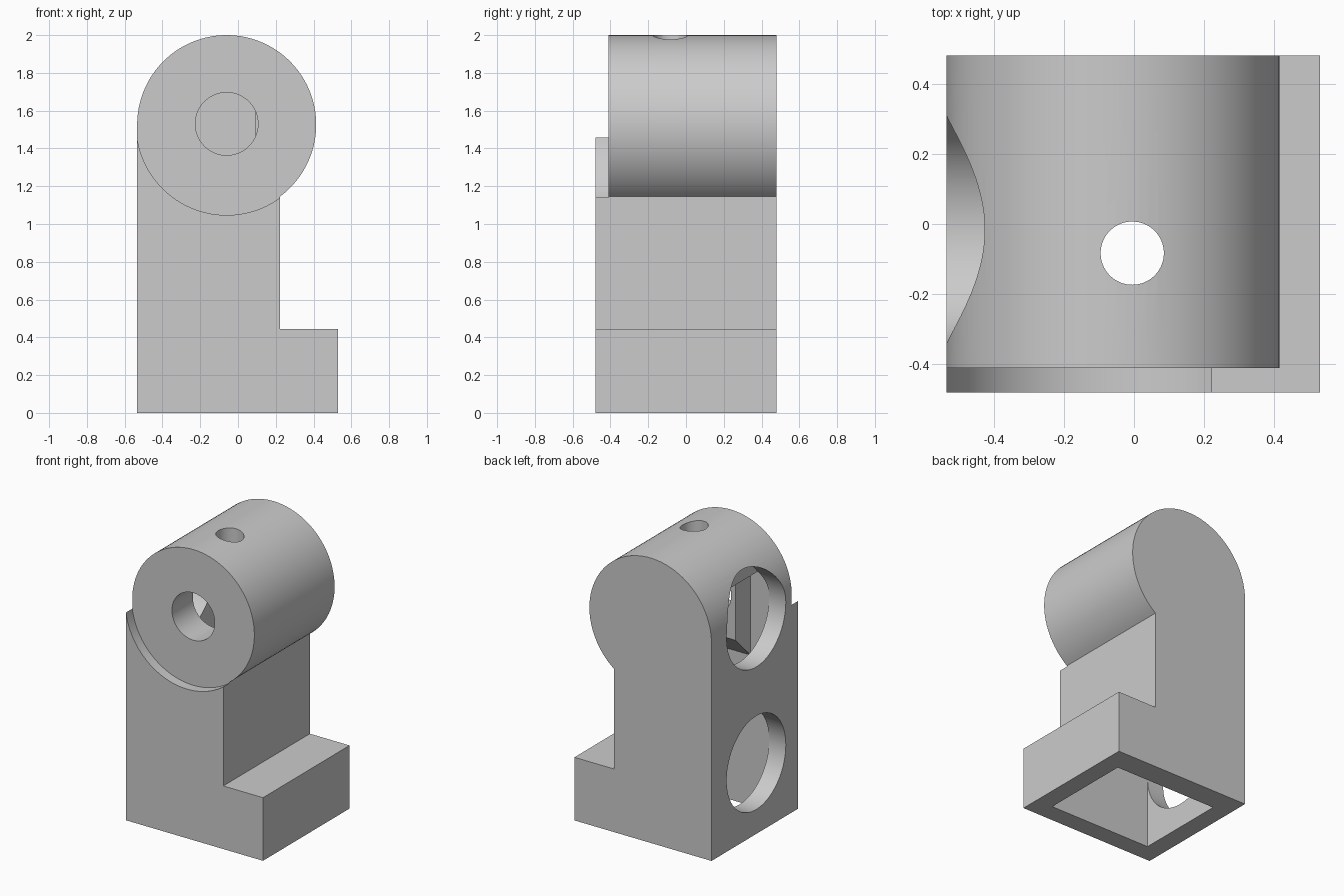
import bpy, bmesh, math

cube = bpy.data.objects.get("Cube")
if cube:
    bpy.data.objects.remove(cube, do_unlink=True)

HEAD_X, HEAD_Z, HEAD_R = -0.06, 1.526, 0.474
LEFT = HEAD_X - HEAD_R
WALL = 0.13

gray = bpy.data.materials.new("plain gray")
gray.use_nodes = True
gray.diffuse_color = (0.6, 0.6, 0.6, 1)
gray.node_tree.nodes["Principled BSDF"].inputs["Base Color"].default_value = (0.6, 0.6, 0.6, 1)


def prism(name, points, axis, start, end):
    """Extrude a closed 2D outline along one axis."""
    place = {"X": lambda u, v, t: (t, u, v),
             "Y": lambda u, v, t: (u, t, v),
             "Z": lambda u, v, t: (u, v, t)}[axis]
    bm = bmesh.new()
    rings = [[bm.verts.new(place(u, v, t)) for u, v in points] for t in (start, end)]
    for ring in rings:
        bm.faces.new(ring)
    n = len(points)
    for i in range(n):
        j = (i + 1) % n
        bm.faces.new((rings[0][i], rings[0][j], rings[1][j], rings[1][i]))
    bmesh.ops.recalc_face_normals(bm, faces=bm.faces)
    mesh = bpy.data.meshes.new(name)
    bm.to_mesh(mesh)
    bm.free()
    mesh.materials.append(gray)
    obj = bpy.data.objects.new(name, mesh)
    bpy.context.collection.objects.link(obj)
    return obj


def arc(u, v, radius, a0, a1, steps):
    angles = [a0 + (a1 - a0) * i / steps for i in range(steps + 1)]
    return [(u + radius * math.cos(a), v + radius * math.sin(a)) for a in angles]


def bore(name, u, v, radius, axis, start, end):
    circle = arc(u, v, radius, 0, math.tau, 96)[:-1]
    return prism(name, circle, axis, start, end)


def subtract(target, cutter):
    cutter.hide_render = True
    mod = target.modifiers.new(cutter.name, "BOOLEAN")
    mod.operation, mod.solver, mod.object = "DIFFERENCE", "EXACT", cutter
    bpy.ops.object.select_all(action="DESELECT")
    bpy.context.view_layer.objects.active = target
    target.select_set(True)
    bpy.ops.object.modifier_apply(modifier=mod.name)
    bpy.data.objects.remove(cutter, do_unlink=True)


def outline(inset, base, column_right, step_z):
    """Stepped foot, column and round head, shrunk by the wall thickness."""
    r = HEAD_R - inset
    right = column_right - inset
    top = inset > 0
    reach = math.acos((right - HEAD_X) / r)
    end = reach if top else -reach
    return [(LEFT + inset, base), (0.53 - inset, base), (0.53 - inset, step_z - inset),
            (right, step_z - inset)] + arc(HEAD_X, HEAD_Z, r, end, math.pi, 64)


# Outer body
body = prism("bracket_body", outline(0, 0, 0.222, 0.443), "Y", -0.48, 0.48)
subtract(body, bore("head_front_relief", HEAD_X, HEAD_Z, 0.479, "Y", -0.8, -0.41))

# Hollow inside, leaving a sloped boss behind the front hole
cavity = prism("cavity", outline(WALL, -0.2, 0.222, 0.443), "Y", -0.346, 0.314)
boss = prism("boss", [(-0.5, 0.902), (-0.178, 1.224), (-0.178, 2.2), (-0.5, 2.2)], "X", -0.26, 0.3)
subtract(cavity, boss)
subtract(body, cavity)

# Round openings
subtract(body, bore("front_hole", HEAD_X, 1.53, 0.166, "Y", -0.7, -0.1))
subtract(body, bore("top_hole", -0.005, -0.083, 0.09, "Z", 1.6, 2.2))
for z in (0.5, 1.5):
    subtract(body, bore("side_hole", -0.016, z, 0.328, "X", -0.7, -0.36))

bpy.ops.object.select_all(action="DESELECT")
bpy.context.view_layer.objects.active = body
body.select_set(True)
bpy.ops.object.shade_smooth_by_angle(angle=math.radians(30))
